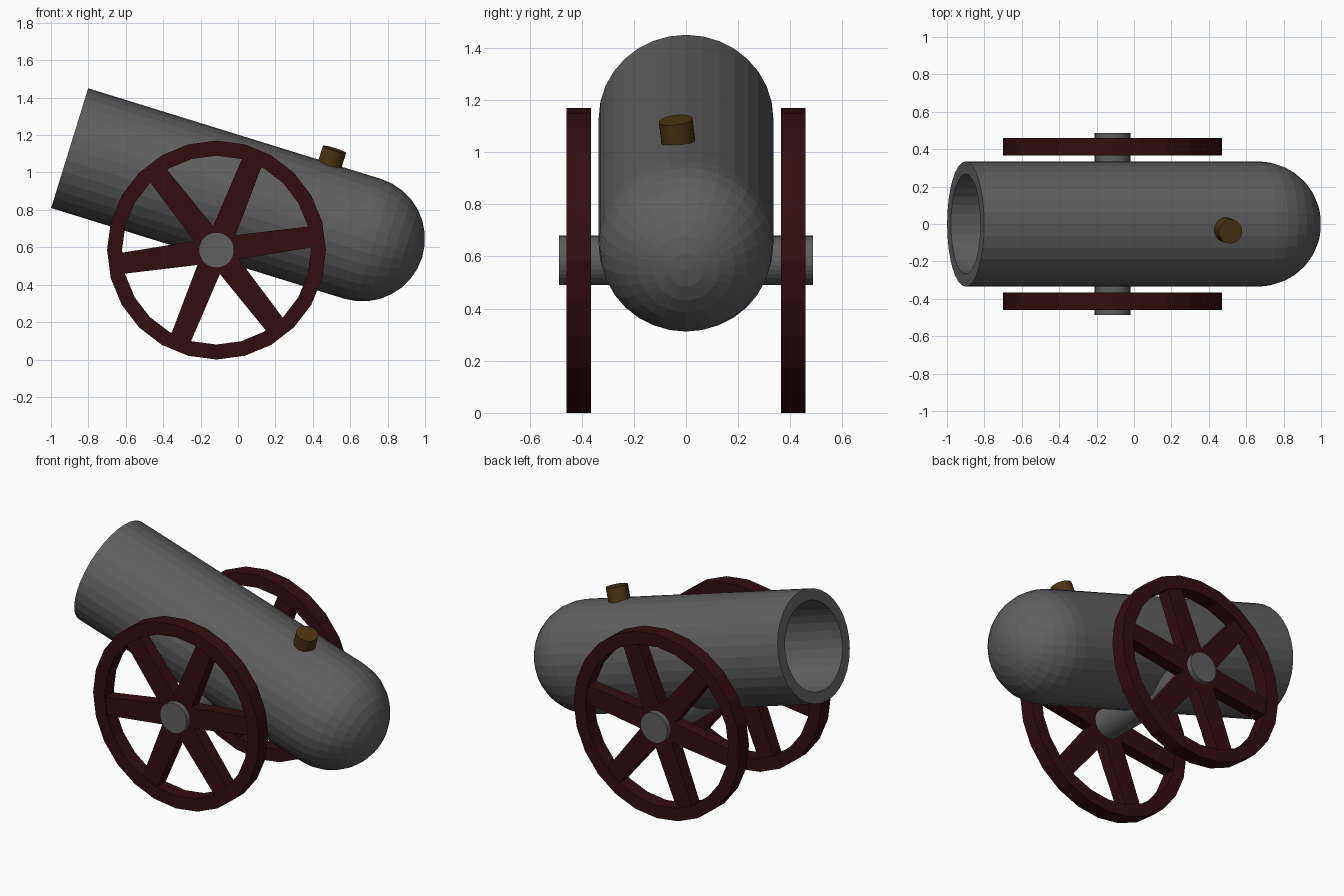
import bpy
import bmesh
from math import radians, sin, cos, pi
from mathutils import Matrix, Vector

cube = bpy.data.objects.get("Cube")
if cube:
    bpy.data.objects.remove(cube, do_unlink=True)


def material(name, rgb):
    m = bpy.data.materials.new(name)
    m.use_nodes = True
    m.diffuse_color = (*rgb, 1)
    m.node_tree.nodes["Principled BSDF"].inputs["Base Color"].default_value = (*rgb, 1)
    return m


IRON = material("iron grey", (0.115, 0.115, 0.115))
WOOD = material("dark red wood", (0.034, 0.004, 0.005))
BROWN = material("fuse brown", (0.07, 0.036, 0.006))


def finish(bm, name, mat, matrix):
    bmesh.ops.remove_doubles(bm, verts=bm.verts, dist=0.0001)
    bmesh.ops.recalc_face_normals(bm, faces=bm.faces)
    mesh = bpy.data.meshes.new(name)
    bm.to_mesh(mesh)
    bm.free()
    mesh.materials.append(mat)
    obj = bpy.data.objects.new(name, mesh)
    bpy.context.collection.objects.link(obj)
    obj.matrix_world = matrix
    return obj


def lathe(name, profile, steps, mat, matrix):
    """Revolve (radius, height) points about local z."""
    bm = bmesh.new()
    verts = [bm.verts.new((r, 0, h)) for r, h in profile]
    edges = [bm.edges.new(pair) for pair in zip(verts, verts[1:])]
    bmesh.ops.spin(bm, geom=verts + edges, cent=(0, 0, 0), axis=(0, 0, 1),
                   angle=2 * pi, steps=steps, use_merge=True)
    return finish(bm, name, mat, matrix)


def dome(radius, height, rings=8):
    return [(radius * cos(i * pi / 2 / rings), height + radius * sin(i * pi / 2 / rings))
            for i in range(rings + 1)]


# Barrel: hollow tube with a round breech, tilted muzzle up
OUTER, BORE, LENGTH = 0.335, 0.267, 1.638
tilt = Matrix.Rotation(radians(107.2), 4, 'Y')
profile = dome(OUTER, LENGTH)[::-1] + [(OUTER, 0), (BORE, 0)] + dome(BORE, LENGTH)
lathe("barrel", profile, 32, IRON, Matrix.Translation((-0.9, 0, 1.13)) @ tilt)

# Fuse plug on top of the breech, leaning slightly to the side
lean = Vector((0.3, -0.12, 0.95)).to_track_quat('Z', 'Y').to_matrix().to_4x4()
fuse = lathe("fuse_plug", [(0, -0.12), (0.065, -0.12), (0.065, 0), (0, 0)], 32, BROWN,
             Matrix.Translation((0.516, -0.04, 1.123)) @ lean)
bpy.context.view_layer.objects.active = fuse
fuse.select_set(True)
bpy.ops.object.shade_smooth_by_angle(angle=radians(30))
fuse.select_set(False)

# Axle through both wheels
HUB = Vector((-0.115, 0, 0.585))
upright = Matrix.Rotation(radians(90), 4, 'X')
lathe("axle", [(0, -0.487), (0.095, -0.487), (0.095, 0.487), (0, 0.487)], 32, IRON,
      Matrix.Translation(HUB) @ upright)


def spokes(name, matrix):
    """Six tapered bars meeting at the hub."""
    bm = bmesh.new()
    for k in range(6):
        bar = bmesh.ops.create_cube(bm, size=1)["verts"]
        for v in bar:
            far = v.co.x > 0
            v.co.x = 0.52 if far else 0
            v.co.y *= 0.112 if far else 0.134
            v.co.z *= 0.08
        bmesh.ops.rotate(bm, verts=bar, cent=(0, 0, 0),
                         matrix=Matrix.Rotation(radians(8 + 60 * k), 3, 'Z'))
    return finish(bm, name, WOOD, matrix)


# Wheels: square-section rim and spokes on each side
HALF = 0.047
rim = [(0.505, -HALF), (0.585, -HALF), (0.585, HALF), (0.505, HALF), (0.505, -HALF)]
for side, y in (("front", -0.412), ("back", 0.412)):
    place = Matrix.Translation(HUB + Vector((0, y, 0))) @ upright
    lathe(side + "_wheel_rim", rim, 24, WOOD, place)
    spokes(side + "_wheel_spokes", place)
